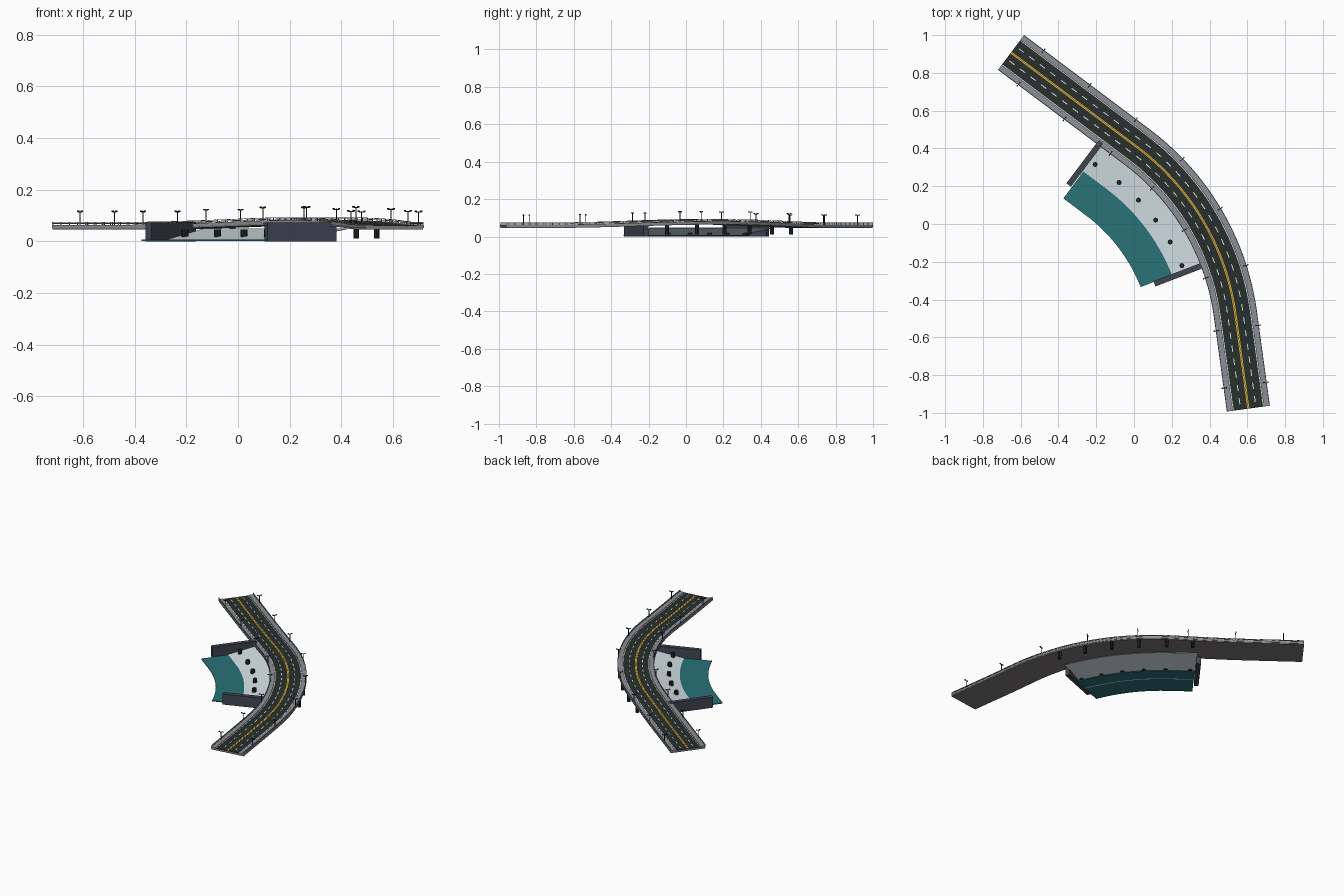
import bpy, bmesh, math
from mathutils import Matrix, Vector

if "Cube" in bpy.data.objects:
    bpy.data.objects.remove(bpy.data.objects["Cube"])


def material(name, r, g, b):
    m = bpy.data.materials.new(name)
    m.use_nodes = True
    m.diffuse_color = (r, g, b, 1)
    m.node_tree.nodes["Principled BSDF"].inputs["Base Color"].default_value = (r, g, b, 1)
    return m


ASPHALT = material("asphalt", .02, .029, .026)
PAVING = material("paving grey", .26, .28, .31)
CONCRETE = material("dark concrete", .2, .185, .185)
STEEL = material("rail grey", .2, .215, .23)
BLACK = material("post black", .014, .017, .021)
SLATE = material("wall slate", .05, .06, .085)
SAND = material("pale shore", .7, .79, .83)
WATER = material("teal water", .022, .17, .185)
WHITE = material("line white", .88, .9, .9)
YELLOW = material("line yellow", .75, .42, .035)

# Route: straight, arc, straight
START = Vector((-.651, .908))
HEAD = math.atan2(-.6, .8)
LEAD, RADIUS, TURN, TAIL = .835, 1.33, .791, .506
ARC = RADIUS * TURN
LENGTH = LEAD + ARC + TAIL


def route(s):
    """Ground point and heading at distance s."""
    a = min(max(s - LEAD, 0), ARC) / RADIUS
    d = Vector((math.cos(HEAD), math.sin(HEAD)))
    n = Vector((-d.y, d.x))
    p = START + d * min(s, LEAD)
    p += d * RADIUS * math.sin(a) - n * RADIUS * (1 - math.cos(a))
    h = HEAD - a
    p += Vector((math.cos(h), math.sin(h))) * max(s - LEAD - ARC, 0)
    return p, h


def rise(s):
    t = min(abs(s - 1.25) / .9, 1)
    return .009 * (1 + math.cos(math.pi * t))


def place(s, off, z, lift=True):
    p, h = route(s)
    return Vector((p.x - math.sin(h) * off, p.y + math.cos(h) * off,
                   z + (rise(s) if lift else 0)))


def finish(bm, name, mat):
    bmesh.ops.recalc_face_normals(bm, faces=bm.faces)
    me = bpy.data.meshes.new(name)
    bm.to_mesh(me)
    bm.free()
    me.materials.append(mat)
    ob = bpy.data.objects.new(name, me)
    bpy.context.collection.objects.link(ob)
    return ob


def sweep(bm, profile, s0=0, s1=LENGTH, lift=True, step=.04):
    """Extrude a closed (offset, height) profile along the route."""
    n = max(1, round((s1 - s0) / step))
    rings = [[bm.verts.new(place(s0 + (s1 - s0) * i / n, o, z, lift)) for o, z in profile]
             for i in range(n + 1)]
    k = len(profile)
    for a, b in zip(rings, rings[1:]):
        for j in range(k):
            bm.faces.new((a[j], a[(j + 1) % k], b[(j + 1) % k], b[j]))
    bm.faces.new(rings[0])
    bm.faces.new(rings[-1])


def rect(a, b, z0, z1):
    return [(a, z0), (b, z0), (b, z1), (a, z1)]


def strips(name, mat, profiles, **kw):
    bm = bmesh.new()
    for p in profiles:
        sweep(bm, p, **kw)
    return finish(bm, name, mat)


def box(bm, s, off, z, size, lift=True):
    m = (Matrix.Translation(place(s, off, z, lift)) @ Matrix.Rotation(route(s)[1], 4, 'Z')
         @ Matrix.Diagonal((*size, 1)))
    bmesh.ops.create_cube(bm, size=1, matrix=m)


def post(bm, s, off, z0, z1, r, lift=True, sides=8):
    m = Matrix.Translation(place(s, off, (z0 + z1) / 2, lift))
    bmesh.ops.create_cone(bm, cap_ends=True, segments=sides, radius1=r, radius2=r,
                          depth=z1 - z0, matrix=m)


# Bridge deck, carriageway and pavements
strips("deck", CONCRETE, [rect(-.112, .112, .046, .0585)])
strips("carriageway", ASPHALT, [rect(-.085, .085, .058, .061)])
strips("pavements", PAVING, [rect(k * .085, k * .115, .052, .064) for k in (-1, 1)])

# Painted lines
top = (.0605, .062)
strips("centre_lines", YELLOW, [rect(k * .0008, k * .0058, *top) for k in (-1, 1)])
strips("edge_lines", WHITE, [rect(k * .0785, k * .0825, *top) for k in (-1, 1)])
dashes = bmesh.new()
for i in range(int(LENGTH / .07)):
    for k in (-1, 1):
        s = .02 + i * .07
        sweep(dashes, rect(k * .041 - .0025, k * .041 + .0025, *top), s, s + .034)
finish(dashes, "lane_dashes", WHITE)

# Railings on both edges
strips("rails", STEEL, [rect(k * .1125 - .0015, k * .1125 + .0015, z, z + .0025)
                        for k in (-1, 1) for z in (.0675, .0725)])
posts = bmesh.new()
COUNT = 60
for i in range(COUNT + 1):
    for k in (-1, 1):
        box(posts, .003 + (LENGTH - .006) * i / COUNT, k * .1125, .069, (.003, .003, .011))
finish(posts, "rail_posts", STEEL)

# Two-armed street lamps
lamps = bmesh.new()
for i in range(8):
    s = .1325 + i * .305
    for k in (-1, 1):
        post(lamps, s, k * .111, .06, .116, .0025, sides=6)
        box(lamps, s, k * .111, .113, (.003, .022, .003))
        for e in (-1, 1):
            box(lamps, s, k * .111 + e * .011, .116, (.006, .008, .005))
finish(lamps, "street_lamps", BLACK)

# Columns under the outer edge and standing on the shore
columns = bmesh.new()
for i in range(6):
    s = .712 + i * .165
    post(columns, s, .1, .01, .05 + rise(s), .011, lift=False)
    post(columns, s, -.207, .012, .045, .0135, lift=False)
finish(columns, "columns", BLACK)

# Sloping shore and water
strips("shore", SAND, [[(-.3, .001), (-.04, .046), (-.04, .049), (-.3, .003)]],
       s0=.675, s1=1.575, lift=False)
strips("water", WATER, [rect(-.452, -.2, .002, .0075)], s0=.685, s1=1.567, lift=False)

# Retaining walls at each end of the shore
walls = bmesh.new()
for s in (.665, 1.582):
    box(walls, s, -.235, .036, (.03, .286, .072), lift=False)
finish(walls, "end_walls", SLATE)
